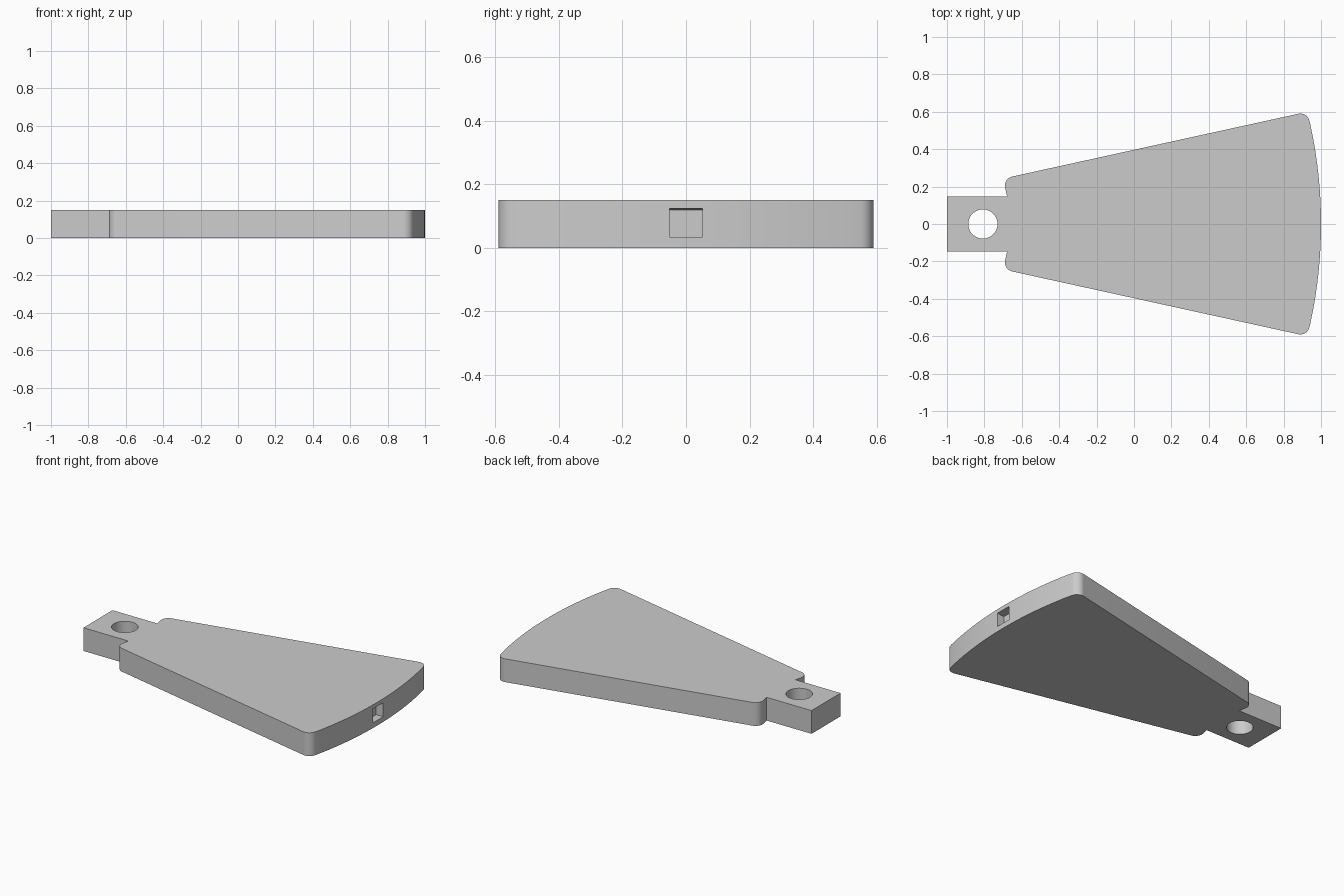
import bpy, bmesh, math
from mathutils import Vector

cube = bpy.data.objects.get("Cube")
if cube:
    bpy.data.objects.remove(cube, do_unlink=True)

HEIGHT = 0.15
ARC_RADIUS = 2.5

grey = bpy.data.materials.new("plain grey")
grey.use_nodes = True
colour = (0.6, 0.6, 0.6, 1)
grey.diffuse_color = colour
grey.node_tree.nodes["Principled BSDF"].inputs["Base Color"].default_value = colour


def make_object(name, bm):
    bmesh.ops.recalc_face_normals(bm, faces=bm.faces)
    mesh = bpy.data.meshes.new(name)
    bm.to_mesh(mesh)
    bm.free()
    mesh.materials.append(grey)
    obj = bpy.data.objects.new(name, mesh)
    bpy.context.collection.objects.link(obj)
    return obj


def fillet(before, corner, after, radius, steps=10):
    """Points of a round tangent to both edges at a corner."""
    corner = Vector(corner)
    a = (Vector(before) - corner).normalized()
    b = (Vector(after) - corner).normalized()
    half = a.angle(b) / 2
    centre = corner + (a + b).normalized() * radius / math.sin(half)
    start = corner + a * radius / math.tan(half) - centre
    end = corner + b * radius / math.tan(half) - centre
    rays = [start.lerp(end, i / steps).normalized() for i in range(steps + 1)]
    return [tuple(centre + ray * radius) for ray in rays]


def rim(y):
    return (1 - ARC_RADIUS + math.sqrt(ARC_RADIUS ** 2 - y * y), y)


# Half outline: stem, rounded shoulder, slanted side, rounded tip, curved rim
neck, shoulder, tip = (-0.679, 0.148), (-0.70, 0.243), rim(0.60)
half = [(-1, 0.148), neck]
half += fillet(neck, shoulder, tip, 0.05)
half += fillet(shoulder, tip, rim(0.5), 0.05)
half += [rim(0.54 * (1 - i / 14)) for i in range(14)]
outline = half + [rim(0)] + [(x, -y) for x, y in reversed(half)]

bm = bmesh.new()
base = bm.faces.new([bm.verts.new((x, y, 0)) for x, y in outline])
extruded = bmesh.ops.extrude_face_region(bm, geom=[base])["geom"]
bmesh.ops.translate(bm, vec=(0, 0, HEIGHT),
                    verts=[v for v in extruded if isinstance(v, bmesh.types.BMVert)])
paddle = make_object("paddle_plate", bm)

# Round hole through the stem
bm = bmesh.new()
bmesh.ops.create_cone(bm, cap_ends=True, segments=48, radius1=0.078, radius2=0.078, depth=1)
bmesh.ops.translate(bm, vec=(-0.808, 0, 0), verts=bm.verts)
hole = make_object("stem_hole_cutter", bm)

# Shallow square socket in the rim, its ceiling dropping slightly inwards
bm = bmesh.new()
bmesh.ops.create_cube(bm, size=1)
for v in bm.verts:
    inner, top = v.co.x < 0, v.co.z > 0
    v.co = (0.95 if inner else 1.01, math.copysign(0.052, v.co.y),
            (0.119 if inner else 0.125) if top else 0.034)
socket = make_object("rim_socket_cutter", bm)

for cutter in (hole, socket):
    cutter.hide_render = True
    cut = paddle.modifiers.new(cutter.name, "BOOLEAN")
    cut.operation = "DIFFERENCE"
    cut.solver = "EXACT"
    cut.object = cutter

# Apply the cuts, then smooth only the rounded walls
bpy.ops.object.select_all(action="DESELECT")
bpy.context.view_layer.objects.active = paddle
paddle.select_set(True)
for name in [m.name for m in paddle.modifiers]:
    bpy.ops.object.modifier_apply(modifier=name)
for cutter in (hole, socket):
    bpy.data.objects.remove(cutter, do_unlink=True)
bpy.ops.object.shade_smooth_by_angle(angle=math.radians(30))
